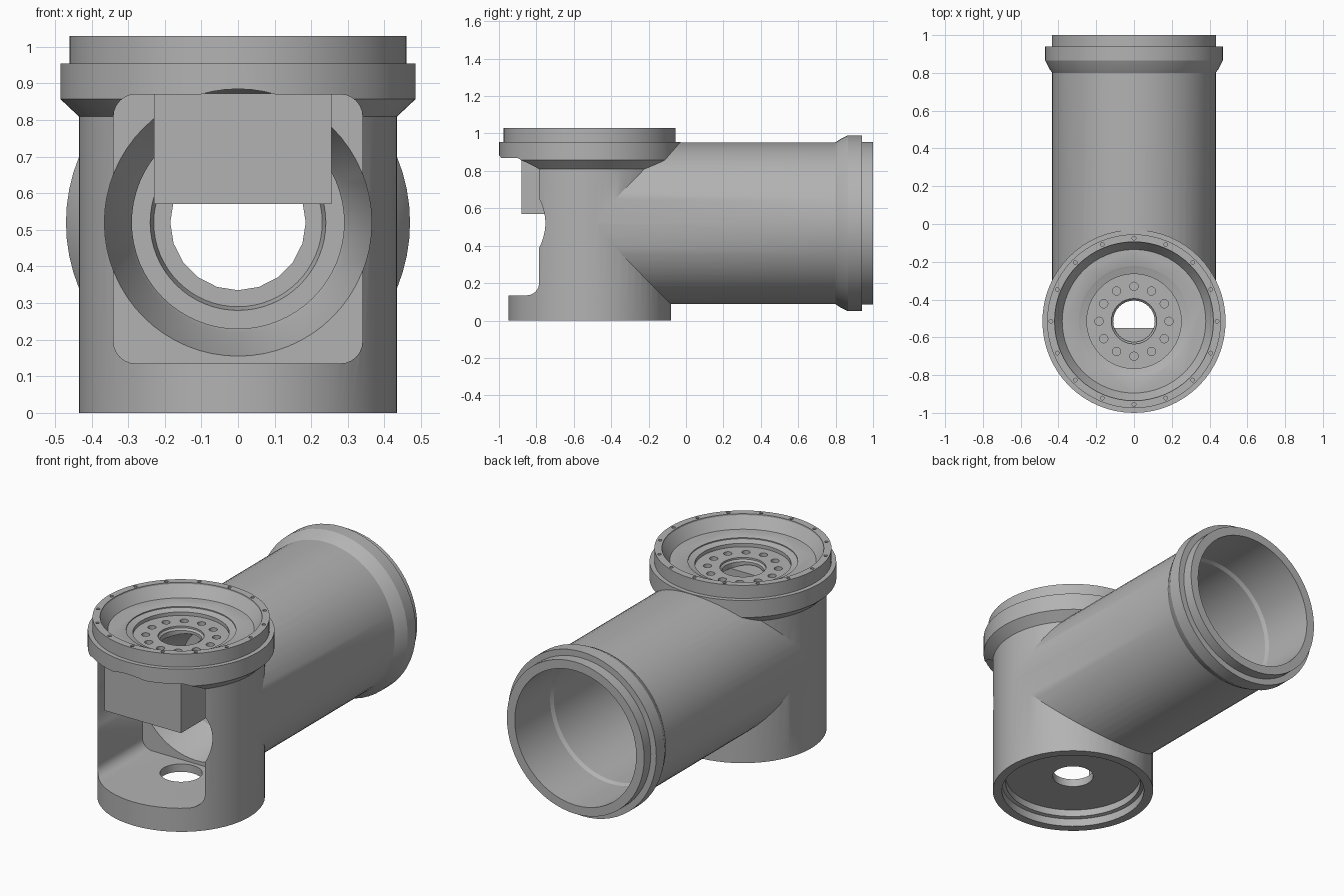
import bpy, bmesh, math
from mathutils import Matrix, Vector

if "Cube" in bpy.data.objects:
    bpy.data.objects.remove(bpy.data.objects["Cube"], do_unlink=True)

grey = bpy.data.materials.new("machined grey")
grey.use_nodes = True
GREY = (0.45, 0.45, 0.45, 1)
grey.diffuse_color = GREY
grey.node_tree.nodes["Principled BSDF"].inputs["Base Color"].default_value = GREY

POST_Y, TUBE_Z = -0.515, 0.52
UPRIGHT = Matrix.Translation((0, POST_Y, 0))
ALONG = Matrix.Translation((0, 0, TUBE_Z)) @ Matrix.Rotation(-math.pi / 2, 4, "X")


def finish(name, bm):
    bmesh.ops.recalc_face_normals(bm, faces=bm.faces)
    mesh = bpy.data.meshes.new(name)
    bm.to_mesh(mesh)
    bm.free()
    mesh.materials.append(grey)
    obj = bpy.data.objects.new(name, mesh)
    bpy.context.collection.objects.link(obj)
    return obj


def lathe(name, profile, place, sides=64):
    """Closed solid of revolution from (radius, height) points."""
    bm = bmesh.new()
    rings = [[bm.verts.new((r * math.cos(math.tau * i / sides),
                            r * math.sin(math.tau * i / sides), h))
              for i in range(sides)] for r, h in profile]
    for a, b in zip(rings, rings[1:]):
        for i in range(sides):
            j = (i + 1) % sides
            bm.faces.new((a[i], a[j], b[j], b[i]))
    bm.faces.new(rings[0])
    bm.faces.new(rings[-1])
    bm.transform(place)
    return finish(name, bm)


def box(name, low, high, corner=0):
    """Box between two corners, optionally rounded along y."""
    bm = bmesh.new()
    bmesh.ops.create_cube(bm, size=1)
    low, high = Vector(low), Vector(high)
    bm.transform(Matrix.Translation((low + high) / 2) @ Matrix.Diagonal((high - low).to_4d()))
    if corner:
        edges = [e for e in bm.edges if abs(e.verts[0].co.y - e.verts[1].co.y) > 0.01]
        bmesh.ops.bevel(bm, geom=edges, offset=corner, segments=6, profile=0.5, affect="EDGES")
    return finish(name, bm)


def pin_circle(name, count, ring, radius, low, high):
    """Circle of small upright pins for drilling."""
    bm = bmesh.new()
    for i in range(count):
        a = math.tau * i / count
        spot = Matrix.Translation((ring * math.cos(a), POST_Y + ring * math.sin(a), (low + high) / 2))
        bmesh.ops.create_cone(bm, cap_ends=True, segments=16, radius1=radius,
                              radius2=radius, depth=high - low, matrix=spot)
    return finish(name, bm)


def combine(target, tool, operation):
    mod = target.modifiers.new(operation.lower(), "BOOLEAN")
    mod.operation, mod.solver, mod.object = operation, "EXACT", tool
    bpy.context.view_layer.objects.active = target
    bpy.ops.object.modifier_apply(modifier=mod.name)
    bpy.data.objects.remove(tool, do_unlink=True)


# Upright housing with flared top collar
body = lathe("housing", [(0.435, 0), (0.435, 0.81), (0.485, 0.857), (0.485, 0.955),
                         (0.46, 0.955), (0.46, 1.03)], UPRIGHT)

# Side tube with socket bead at its open end
combine(body, lathe("side_tube", [(0.433, POST_Y), (0.433, 0.8), (0.45, 0.825), (0.47, 0.865),
                                  (0.47, 0.94), (0.435, 0.94), (0.435, 1)], ALONG), "UNION")

cutters = [
    # Top dish, hub recess and shaft hole
    lathe("top_dish", [(0.38, 0.96), (0.42, 1.022), (0.425, 1.1)], UPRIGHT),
    lathe("hub_recess", [(0.25, 0.92), (0.25, 0.94), (0.285, 0.95), (0.285, 0.956), (0.30, 0.962), (0.30, 1.1)], UPRIGHT),
    lathe("shaft_hole", [(0.11, -0.1), (0.11, 0.90), (0.12, 0.91), (0.12, 1.1)], UPRIGHT, 32),
    # Underside recess with a step
    lathe("base_recess", [(0.385, -0.1), (0.385, 0.045), (0.365, 0.05), (0.365, 0.09)], UPRIGHT),
    # Front window and chamber
    box("window", (-0.34, -1.2, 0.135), (0.34, -0.38, 0.87), 0.06),
    # Funnel behind the window, then stepped bulkhead opening
    lathe("funnel", [(0.365, -1.2), (0.365, -0.38), (0.30, -0.16), (0.29, -0.14), (0.29, -0.1),
                     (0.24, -0.1), (0.23, -0.06)], ALONG),
    lathe("bulkhead_hole", [(0.185, -0.3), (0.185, 0.6)], ALONG, 20),
    # Tube bore, open at the back
    lathe("tube_bore", [(0.30, 0.0), (0.30, 0.06), (0.375, 0.06), (0.375, 0.66),
                        (0.385, 0.68), (0.385, 1.2)], ALONG),
    # Bolt holes
    pin_circle("hub_holes", 12, 0.185, 0.022, 0.89, 1.1),
    pin_circle("rim_holes", 16, 0.44, 0.010, 1.0, 1.1),
]
for cutter in cutters:
    combine(body, cutter, "DIFFERENCE")

# Motor block hanging in the window
block = box("motor_block", (-0.23, -0.88, 0.57), (0.255, -0.55, 0.872))

bpy.ops.object.select_all(action="DESELECT")
body.select_set(True)
bpy.context.view_layer.objects.active = body
bpy.ops.object.shade_smooth_by_angle(angle=math.radians(25))
